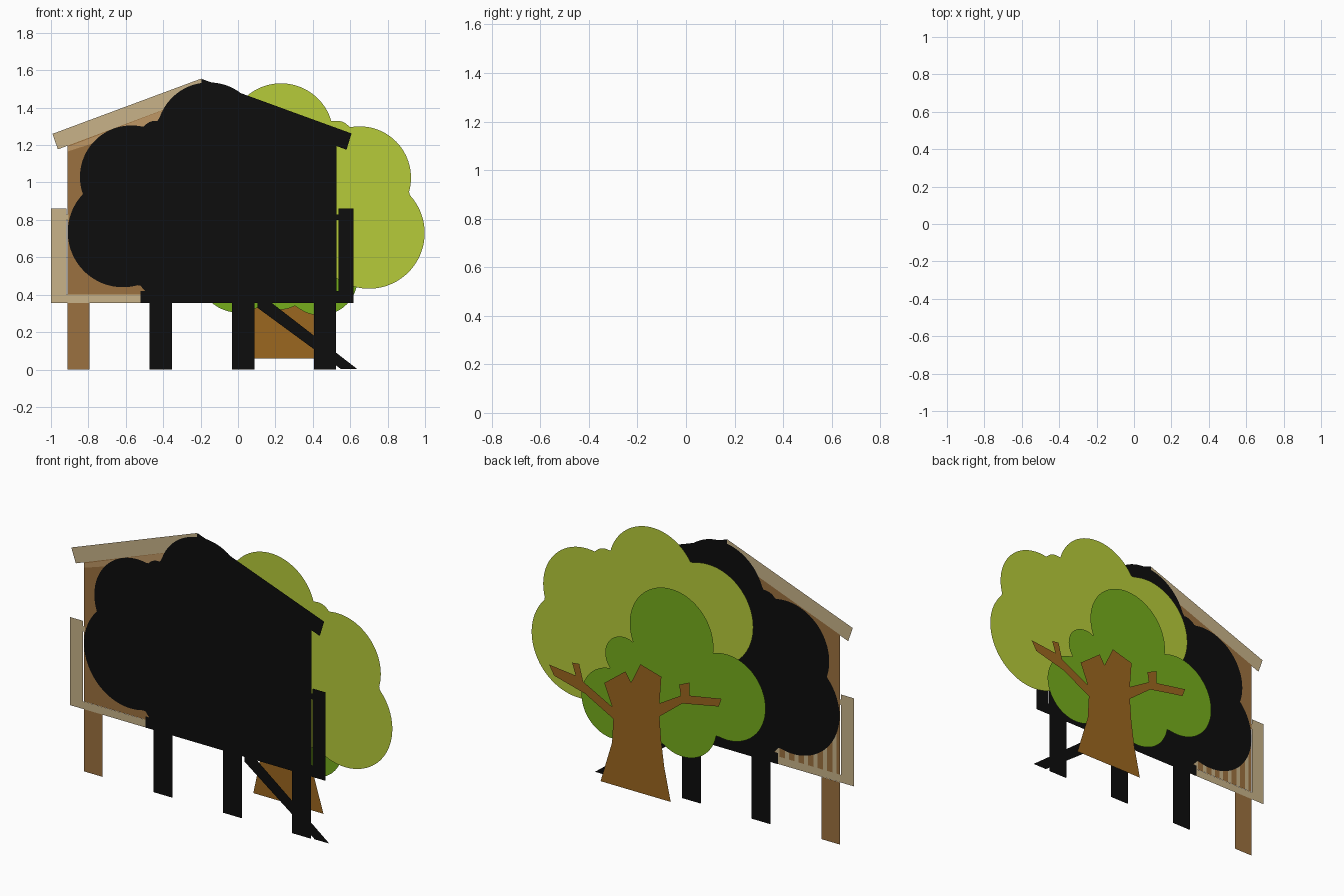
import bpy, math

def material(name, rgb):
    m = bpy.data.materials.new(name)
    m.diffuse_color = (*rgb, 1)
    return m

LIME = material("lime_leaf", (0.47, 0.60, 0.042))
GREEN = material("green_leaf", (0.18, 0.42, 0.012))
BARK = material("bark", (0.33, 0.135, 0.014))
TAN = material("pale_wood", (0.58, 0.45, 0.25))
WOOD = material("brown_wood", (0.33, 0.165, 0.05))
TRIM = material("orange_wood", (0.52, 0.31, 0.13))
BLACK = material("black", (0.004, 0.004, 0.004))

HOUSE_Y, LIME_Y, GREEN_Y, TRUNK_Y = -0.09, -0.03, 0.03, 0.09

def plate(name, shapes, y, mat):
    """Flat cut-outs in the x-z plane, all in one object."""
    verts, faces = [], []
    for s in shapes:
        faces.append(list(range(len(verts), len(verts) + len(s))))
        verts += [(x, y, z) for x, z in s]
    me = bpy.data.meshes.new(name)
    me.from_pydata(verts, [], faces)
    me.materials.append(mat)
    ob = bpy.data.objects.new(name, me)
    bpy.context.collection.objects.link(ob)
    return ob

def rect(x0, x1, z0, z1):
    return [(x0, z0), (x1, z0), (x1, z1), (x0, z1)]

def cloud(cx, cz, lobes, n=220):
    """Outline of a group of round lobes, swept around a centre."""
    pts = []
    for i in range(n):
        a = 2 * math.pi * i / n
        dx, dz = math.cos(a), math.sin(a)
        best = 0.05
        for x, z, r in lobes:
            x, z = x - cx, z - cz
            b = x * dx + z * dz
            disc = r * r - (x * x + z * z - b * b)
            if disc >= 0:
                best = max(best, b + math.sqrt(disc))
        pts.append((cx + best * dx, cz + best * dz))
    return pts

# Tree crowns
plate("lime_crown", [cloud(0.3, 0.95, [
    (0.23, 1.25, 0.28), (0.65, 1.025, 0.275), (0.70, 0.73, 0.298),
    (0.53, 1.25, 0.08), (-0.12, 1.13, 0.285), (0.0, 0.78, 0.33),
    (0.3, 0.72, 0.3)])], LIME_Y, LIME)
plate("green_crown", [cloud(0.1, 0.68, [
    (0.07, 0.98, 0.265), (0.37, 0.77, 0.12), (0.44, 0.49, 0.2),
    (0.0, 0.52, 0.215), (-0.28, 0.72, 0.245), (0.22, 0.5, 0.18)])],
    GREEN_Y, GREEN)

# Trunk with its side branches and twigs
plate("trunk", [[
    (0.478, 0.06), (0.034, 0.06), (0.075, 0.25), (0.095, 0.40), (0.105, 0.53),
    (-0.04, 0.643), (-0.27, 0.687), (-0.288, 0.736), (-0.085, 0.70),
    (-0.085, 0.775), (-0.02, 0.745), (-0.03, 0.685), (0.105, 0.605),
    (0.093, 0.76), (0.226, 0.797), (0.285, 0.675), (0.32, 0.73), (0.455, 0.628),
    (0.404, 0.504), (0.588, 0.60), (0.613, 0.695), (0.658, 0.69),
    (0.635, 0.622), (0.804, 0.64), (0.772, 0.585), (0.575, 0.534),
    (0.397, 0.438), (0.405, 0.30)]], TRUNK_Y, BARK)

# Wooden side of the house
AX = -0.195
plate("wall", [[(-0.912, 0.40), (-0.3, 0.40), (-0.3, 1.43), (-0.912, 1.20)]],
      HOUSE_Y, WOOD)
plate("left_post", [rect(-0.912, -0.795, 0, 0.356)], HOUSE_Y, WOOD)
plate("roof_left", [[(-0.992, 1.26), (AX, 1.556), (AX, 1.465), (-0.963, 1.177)]],
      HOUSE_Y - 0.001, TAN)
plate("roof_trim", [[(-0.912, 1.19), (AX, 1.465), (AX, 1.40), (-0.912, 1.165)]],
      HOUSE_Y - 0.0005, TRIM)
plate("floor_and_rail_post", [
    rect(-1.0, -0.918, 0.356, 0.86), rect(-0.918, -0.4, 0.356, 0.40),
    rect(-0.918, -0.905, 0.80, 0.83)], HOUSE_Y - 0.001, TAN)
plate("balusters", [rect(-0.89 + 0.06 * i, -0.865 + 0.06 * i, 0.40, 0.80)
                    for i in range(8)], HOUSE_Y + 0.001, TAN)

# Black side of the house and its dark crown, seen from both faces
shapes = {
    "dark_crown": [cloud(-0.42, 0.95, [
        (-0.155, 1.255, 0.28), (-0.57, 1.03, 0.275), (-0.615, 0.735, 0.295),
        (-0.44, 1.25, 0.08), (-0.35, 0.57, 0.21)])],
    "dark_wall": [[(-0.42, 0.356), (0.527, 0.356), (0.527, 1.20),
                   (AX, 1.47), (-0.42, 1.25)]],
    "dark_roof": [[(AX, 1.554), (0.607, 1.262), (0.58, 1.175), (AX, 1.465)]],
    "dark_floor": [rect(-0.52, 0.54, 0.356, 0.42)],
    "dark_posts": [rect(x, x + 0.118, 0, 0.36) for x in (-0.472, -0.031, 0.407)],
    "dark_rail": [rect(0.536, 0.617, 0.356, 0.86), rect(0.525, 0.537, 0.80, 0.83)],
    "ladder": [[(0.104, 0.36), (0.104, 0.33), (0.55, 0.003), (0.637, 0.003),
                (0.175, 0.36)]],
}
for name, s in shapes.items():
    for side, off in (("front", -0.002), ("back", 0.002)):
        plate(f"{name}_{side}", s, HOUSE_Y + off, BLACK)
